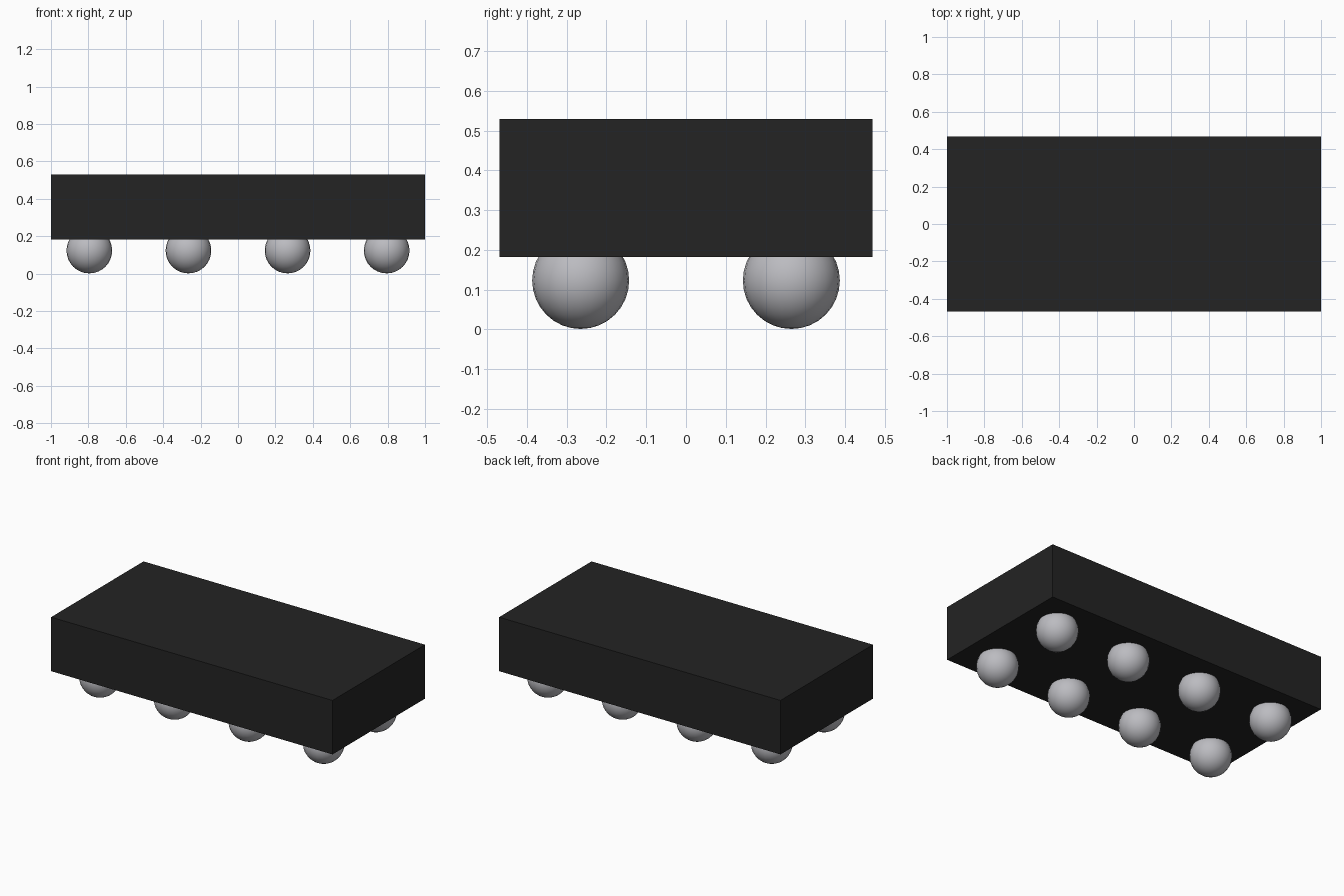
import bpy
import math

if "Cube" in bpy.data.objects:
    bpy.data.objects.remove(bpy.data.objects["Cube"])


def material(name, rgb):
    m = bpy.data.materials.new(name)
    m.diffuse_color = (*rgb, 1)
    m.use_nodes = True
    m.node_tree.nodes["Principled BSDF"].inputs["Base Color"].default_value = m.diffuse_color
    return m


black = material("black plastic", (0.017, 0.017, 0.017))
solder = material("grey solder", (0.50, 0.50, 0.53))

# Package body
bpy.ops.mesh.primitive_cube_add(size=1, location=(0, 0, 0.3555))
body = bpy.context.object
body.name = "package_body"
body.scale = (2, 0.938, 0.347)
body.data.materials.append(black)

# Solder balls in a 4 x 2 grid, sunk into the underside
PITCH, R = 0.53, 0.122
for i in range(4):
    for j in range(2):
        bpy.ops.mesh.primitive_uv_sphere_add(
            segments=24, ring_count=16, radius=R,
            location=((i - 1.5) * PITCH, (j - 0.5) * PITCH, 0.123))
        ball = bpy.context.object
        ball.name = f"solder_ball_{i + 1}_{j + 1}"
        ball.data.materials.append(solder)
        bpy.ops.object.shade_smooth_by_angle(angle=math.radians(40))
